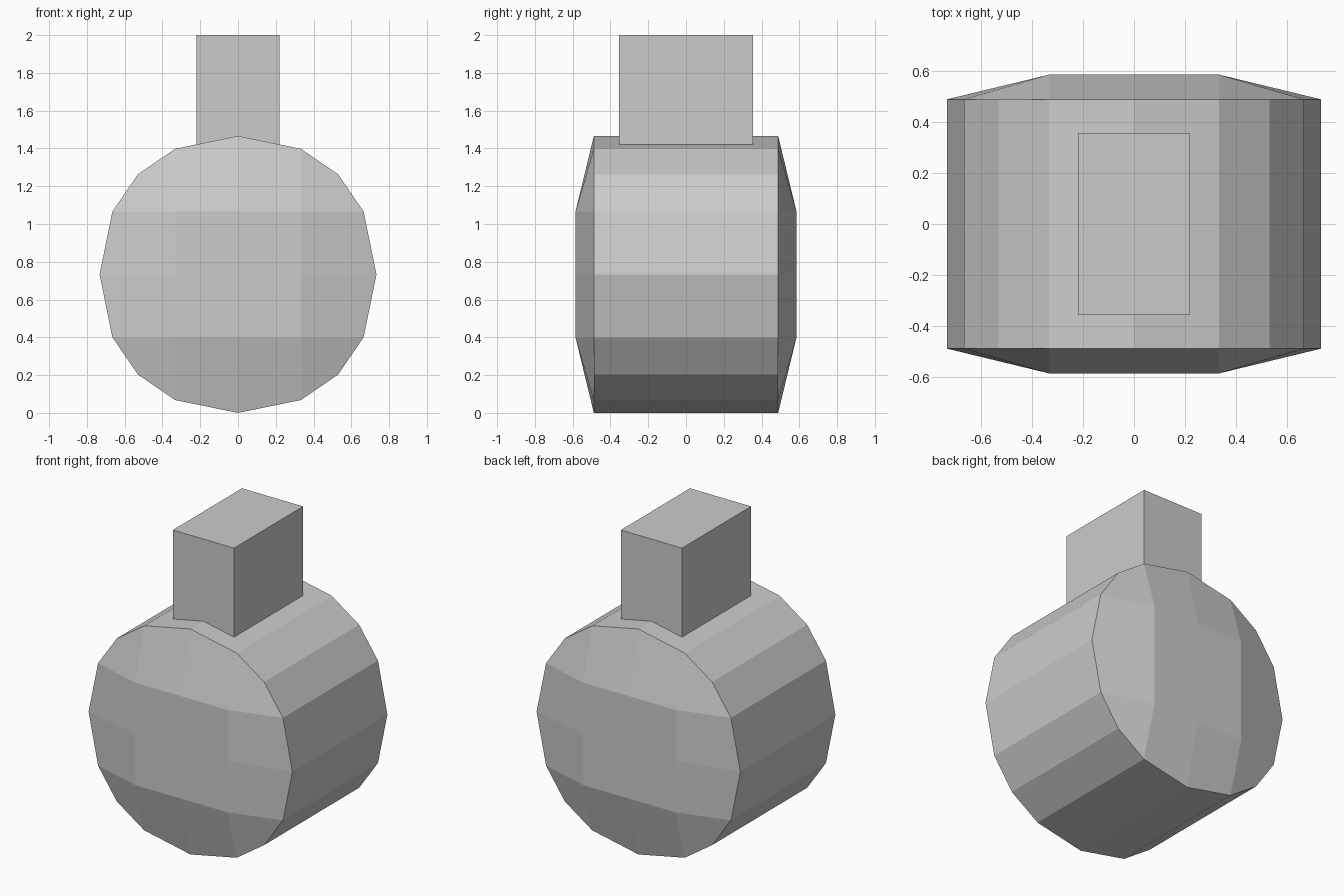
import bpy, bmesh
from mathutils import Matrix

if "Cube" in bpy.data.objects:
    bpy.data.objects.remove(bpy.data.objects["Cube"])

CENTRE_Z = 0.733
RIM_Y, CAP_Y = 0.488, 0.585
RIM = (0.733, 0.665, 0.53)   # rim distance at mid-side, quarter and corner


def add_object(name, bm):
    bmesh.ops.recalc_face_normals(bm, faces=bm.faces)
    mesh = bpy.data.meshes.new(name)
    bm.to_mesh(mesh)
    bm.free()
    obj = bpy.data.objects.new(name, mesh)
    bpy.context.collection.objects.link(obj)
    return obj


def rounded(a, b):
    """Grid step a (-2..2) to a position, given the step b on the other axis."""
    size = RIM[abs(b)] if abs(a) == 2 else 0.333 * abs(a)
    return size if a > 0 else -size


# Body: a 4 x 4 grid rounded into a bulged 16-sided cap
bm = bmesh.new()
bmesh.ops.create_grid(bm, x_segments=4, y_segments=4, size=2)
for v in bm.verts:
    i, j = round(v.co.x), round(v.co.y)
    y = RIM_Y if max(abs(i), abs(j)) == 2 else CAP_Y
    v.co = (rounded(i, j), -y, CENTRE_Z + rounded(j, i))

# Mirrored back cap, then the drum wall between the two rims
back = bmesh.ops.duplicate(bm, geom=bm.verts[:] + bm.edges[:] + bm.faces[:])["geom"]
for v in back:
    if isinstance(v, bmesh.types.BMVert):
        v.co.y *= -1
bmesh.ops.bridge_loops(bm, edges=[e for e in bm.edges if e.is_boundary])
add_object("round_body", bm)

# Neck: a plain block sunk into the top of the body
bm = bmesh.new()
bottom, top = 1.3, 2.0
bmesh.ops.create_cube(bm, size=1, matrix=Matrix.Translation((0, 0, (bottom + top) / 2))
                      @ Matrix.Diagonal((0.44, 0.71, top - bottom, 1)))
add_object("top_block", bm)
